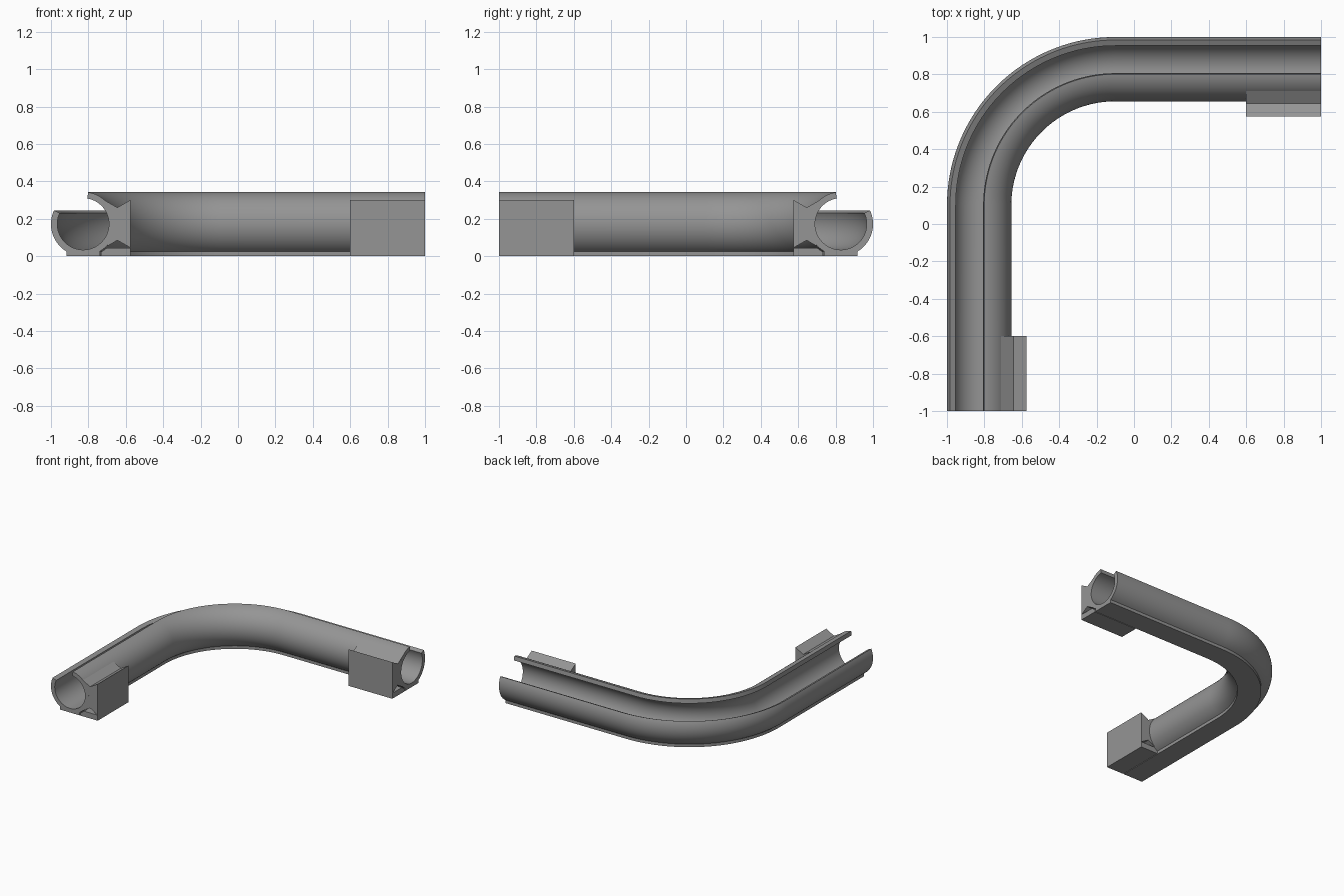
import bpy, bmesh, math

if "Cube" in bpy.data.objects:
    bpy.data.objects.remove(bpy.data.objects["Cube"])

CX, CZ = -0.828, 0.172      # centre of the tube section
R_OUT, R_IN = 0.172, 0.138
BEND = -0.1                 # bend centre is (BEND, -BEND)

grey = bpy.data.materials.new("mid grey")
grey.diffuse_color = (0.3, 0.3, 0.3, 1)
grey.use_nodes = True
grey.node_tree.nodes["Principled BSDF"].inputs["Base Color"].default_value = grey.diffuse_color


def arc(r, a0, a1, n):
    """Points on the tube circle, angles in degrees."""
    angles = [math.radians(a0 + (a1 - a0) * i / n) for i in range(n + 1)]
    return [(CX + r * math.cos(a), CZ + r * math.sin(a)) for a in angles]


def sweep(name, profile, stations):
    """Loft a closed (u, z) profile through stations mapping it to 3D."""
    bm = bmesh.new()
    rings = [[bm.verts.new(s(u, z)) for u, z in profile] for s in stations]
    n = len(profile)
    for a, b in zip(rings, rings[1:]):
        for i in range(n):
            j = (i + 1) % n
            bm.faces.new((a[i], a[j], b[j], b[i]))
    bm.faces.new(rings[0])
    bm.faces.new(rings[-1])
    bmesh.ops.recalc_face_normals(bm, faces=bm.faces)
    mesh = bpy.data.meshes.new(name)
    bm.to_mesh(mesh)
    bm.free()
    mesh.materials.append(grey)
    obj = bpy.data.objects.new(name, mesh)
    bpy.context.collection.objects.link(obj)
    bpy.ops.object.select_all(action='DESELECT')
    bpy.context.view_layer.objects.active = obj
    obj.select_set(True)
    bpy.ops.object.shade_smooth_by_angle(angle=math.radians(25))
    return obj


def leg_y(y):
    return lambda u, z: (u, y, z)


def leg_x(x):
    return lambda u, z: (x, -u, z)


def bend(t):
    return lambda u, z: (BEND + (u - BEND) * math.cos(t),
                         -BEND - (u - BEND) * math.sin(t), z)


# Open channel with a flat foot, swept along two legs and a quarter bend
foot = [(-0.917, 0), (-0.739, 0)]
channel = (arc(R_OUT, 155, 238.7, 18) + foot + arc(R_OUT, 301.3, 441, 28)
           + arc(R_IN, 441, 155, 56))
STEPS = 40
path = ([leg_y(-1)] + [bend(math.pi / 2 * i / STEPS) for i in range(STEPS + 1)]
        + [leg_x(1)])
sweep("curved_channel", channel, path)

# Mounting block hugging the channel, notched above and below
block = arc(R_OUT, -46.7, 46.7, 20) + [
    (-0.645, 0.26), (-0.575, 0.30), (-0.575, 0.045), (-0.645, 0.085)]
# Plate under the block, with a thin gap to the channel
plate = [(-0.575, 0), (-0.734, 0), (-0.732, 0.022), (-0.70, 0.045),
         (-0.575, 0.045)]

for side, ends in (("front", [leg_y(-1), leg_y(-0.6)]),
                   ("right", [leg_x(1), leg_x(0.6)])):
    sweep(side + "_mounting_block", block, ends)
    sweep(side + "_bottom_plate", plate, ends)
